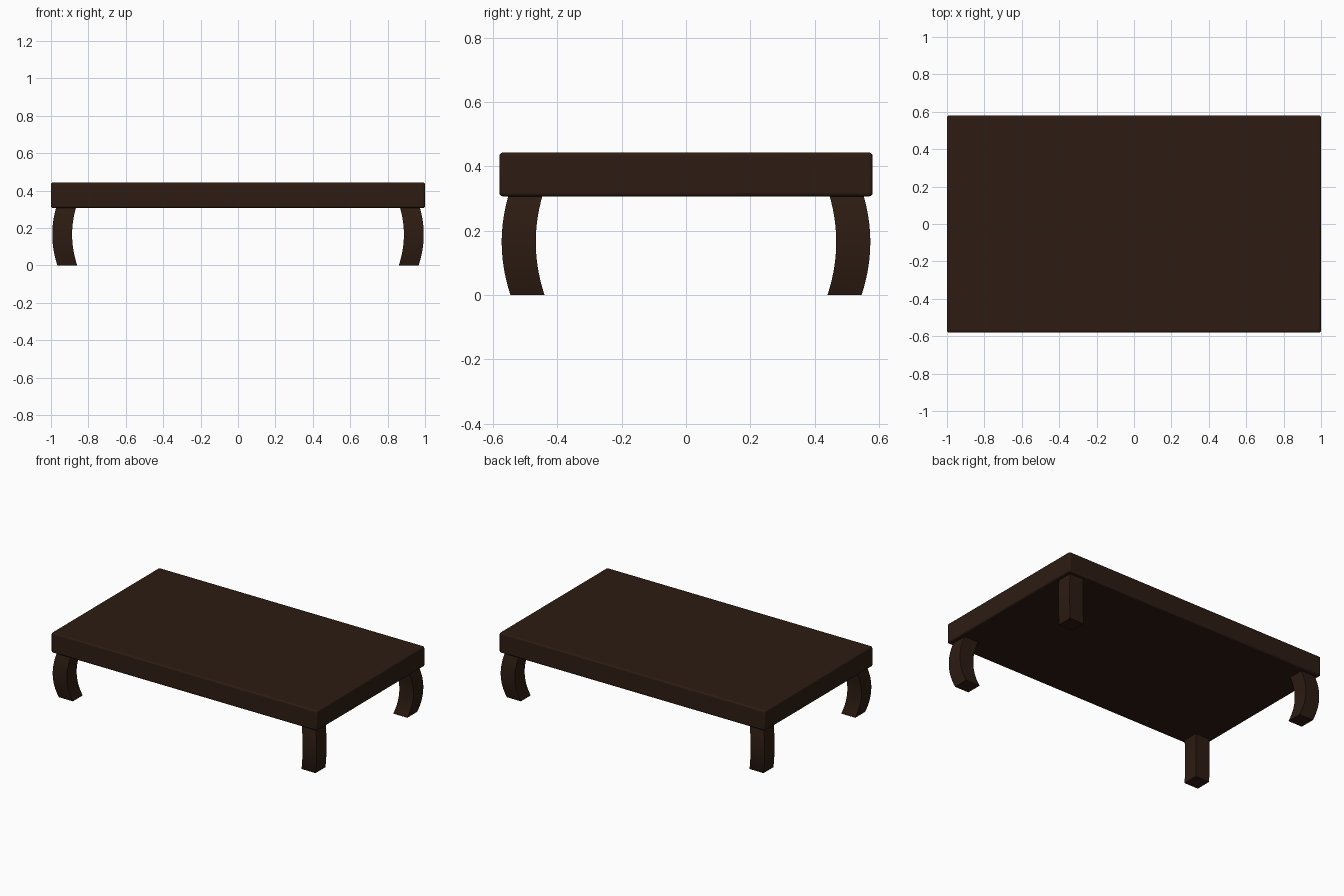
import bpy, bmesh

if "Cube" in bpy.data.objects:
    bpy.data.objects.remove(bpy.data.objects["Cube"])

wood = bpy.data.materials.new("dark_wood")
wood.diffuse_color = (0.026, 0.0115, 0.006, 1)
wood.use_nodes = True
wood.node_tree.nodes["Principled BSDF"].inputs["Base Color"].default_value = wood.diffuse_color


def finish(name, bm, bevel):
    bmesh.ops.recalc_face_normals(bm, faces=bm.faces[:])
    me = bpy.data.meshes.new(name)
    bm.to_mesh(me)
    bm.free()
    ob = bpy.data.objects.new(name, me)
    bpy.context.collection.objects.link(ob)
    me.materials.append(wood)
    if bevel:
        mod = ob.modifiers.new("bevel", 'BEVEL')
        mod.width = bevel
        mod.segments = 3
    bpy.ops.object.select_all(action='DESELECT')
    bpy.context.view_layer.objects.active = ob
    ob.select_set(True)
    bpy.ops.object.shade_smooth_by_angle()
    return ob


# Thick slab top with softened edges
bm = bmesh.new()
bmesh.ops.create_cube(bm, size=1)
for v in bm.verts:
    v.co = (v.co.x * 2.0, v.co.y * 1.16, 0.375 + v.co.z * 0.136)
finish("table_top", bm, 0.01)


# Square leg bowing diagonally outwards at mid height
def leg(name, sx, sy):
    bm = bmesh.new()
    half, height, steps = 0.053, 0.31, 14
    rings = []
    for i in range(steps + 1):
        z = height * i / steps
        inset = (z - 0.165) ** 2
        cx, cy = sx * (0.94 - inset), sy * (0.52 - inset)
        rings.append([bm.verts.new((cx + a * half, cy + b * half, z))
                      for a, b in ((-1, -1), (1, -1), (1, 1), (-1, 1))])
    for lo, hi in zip(rings, rings[1:]):
        for k in range(4):
            n = (k + 1) % 4
            bm.faces.new((lo[k], lo[n], hi[n], hi[k]))
    bm.faces.new(rings[0])
    bm.faces.new(rings[-1])
    finish(name, bm, 0)


for side, sx in (("left", -1), ("right", 1)):
    for end, sy in (("front", -1), ("back", 1)):
        leg(f"{end}_{side}_leg", sx, sy)
